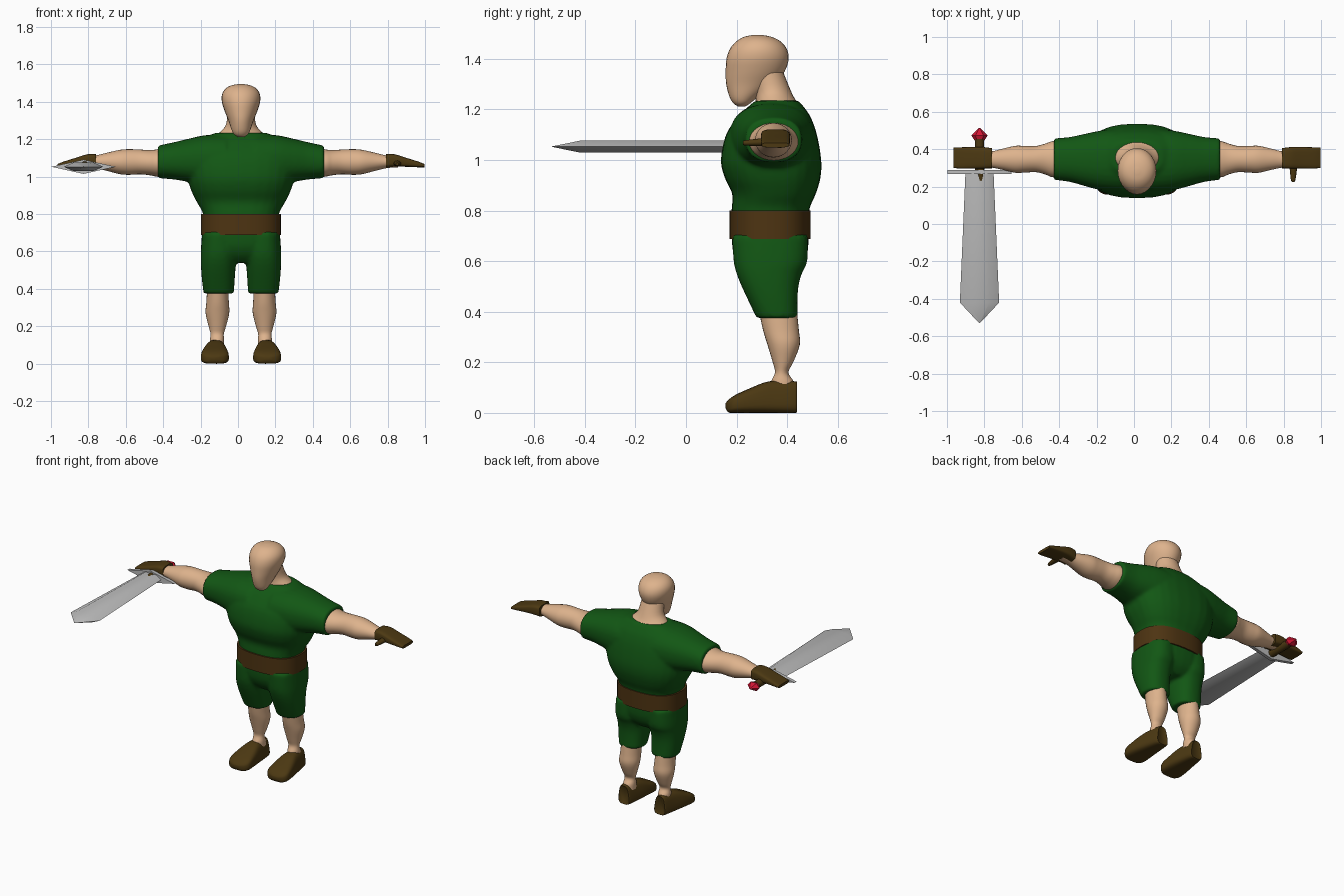
import bpy, bmesh, math

BODY = (0.016, 0, 0)          # body midline
SWORD = (-0.826, 0, 1.053)    # sword axis


def material(name, rgb):
    m = bpy.data.materials.new(name)
    m.diffuse_color = (*rgb, 1)
    return m


SKIN = material("skin", (0.73, 0.45, 0.265))
GREEN = material("green cloth", (0.006, 0.095, 0.007))
LEATHER = material("brown leather", (0.072, 0.04, 0.006))
BELT = material("belt brown", (0.075, 0.034, 0.006))
STEEL = material("steel", (0.5, 0.5, 0.5))
RED = material("red gem", (0.65, 0.008, 0.035))


def catmull(rings, sub):
    """Smoothly resample a list of rings."""
    out = []
    for i in range(len(rings) - 1):
        a, b, c, d = (rings[max(0, min(len(rings) - 1, i + k))] for k in (-1, 0, 1, 2))
        for j in range(sub):
            t = j / sub
            out.append([0.5 * (2 * q + (r - p) * t + (2 * p - 5 * q + 4 * r - s) * t * t
                               + (3 * q - p - 3 * r + s) * t ** 3)
                        for p, q, r, s in zip(a, b, c, d)])
    return out + [rings[-1]]


def loft(bm, axis, rings, n=28, power=2.0, sub=4, side=1):
    """Skin rings (position, u min, u max, v min, v max) along an axis."""
    loops = []
    for t, u0, u1, v0, v1 in catmull(rings, sub):
        loop = []
        for k in range(n):
            c, s = math.cos(2 * math.pi * k / n), math.sin(2 * math.pi * k / n)
            u = (u0 + u1) / 2 + (u1 - u0) / 2 * math.copysign(abs(c) ** (2 / power), c)
            v = (v0 + v1) / 2 + (v1 - v0) / 2 * math.copysign(abs(s) ** (2 / power), s)
            x, y, z = {"x": (t, u, v), "y": (u, t, v), "z": (u, v, t)}[axis]
            loop.append(bm.verts.new((x * side, y, z)))
        loops.append(loop)
    faces = [bm.faces.new(loops[0]), bm.faces.new(loops[-1])]
    for a, b in zip(loops, loops[1:]):
        for k in range(n):
            faces.append(bm.faces.new((a[k], a[(k + 1) % n], b[(k + 1) % n], b[k])))
    bmesh.ops.recalc_face_normals(bm, faces=faces)


def finish(name, bm, mat, loc=BODY, angle=50, fuse=False):
    me = bpy.data.meshes.new(name)
    bm.to_mesh(me)
    bm.free()
    me.materials.append(mat)
    me.shade_smooth()
    if not fuse:
        me.set_sharp_from_angle(angle=math.radians(angle))
    ob = bpy.data.objects.new(name, me)
    ob.location = loc
    bpy.context.collection.objects.link(ob)
    if fuse:   # melt overlapping lofts into one soft surface
        r = ob.modifiers.new("fuse", "REMESH")
        r.mode, r.voxel_size, r.use_smooth_shade = "VOXEL", 0.01, True
        s = ob.modifiers.new("soften", "SMOOTH")
        s.factor, s.iterations = 0.5, 6
    return ob


def part(name, mat, axis, rings, loc=BODY, angle=50, **kw):
    bm = bmesh.new()
    loft(bm, axis, rings, **kw)
    return finish(name, bm, mat, loc, angle)


# Head and neck
part("head", SKIN, "z", [
    (1.212, -.015, .015, .205, .235), (1.225, -.036, .036, .187, .255),
    (1.25, -.05, .05, .172, .285), (1.30, -.067, .067, .159, .35),
    (1.35, -.087, .087, .157, .39), (1.40, -.102, .102, .160, .406),
    (1.44, -.101, .101, .174, .398), (1.47, -.083, .083, .20, .373),
    (1.488, -.052, .052, .232, .335), (1.495, -.012, .012, .27, .295)], angle=80)
part("neck", SKIN, "z", [
    (1.18, -.16, .16, .26, .47), (1.215, -.14, .14, .27, .455), (1.24, -.11, .11, .275, .432),
    (1.28, -.08, .08, .27, .412), (1.36, -.07, .07, .25, .38)])

# Shirt: torso and sleeves melted together
bm = bmesh.new()
loft(bm, "z", [
    (.70, -.20, .20, .18, .485), (.80, -.203, .203, .18, .487), (.865, -.237, .237, .183, .513),
    (.93, -.268, .268, .153, .532), (1.0, -.285, .285, .138, .535), (1.1, -.29, .29, .158, .518),
    (1.17, -.25, .25, .205, .493), (1.21, -.19, .19, .245, .466),
    (1.235, -.135, .135, .275, .445)], power=2.5)
for s in (1, -1):
    loft(bm, "x", [
        (.08, .17, .51, .95, 1.225), (.19, .18, .50, .955, 1.222), (.28, .203, .482, .972, 1.203),
        (.36, .225, .465, .985, 1.184), (.445, .236, .458, .992, 1.166)], side=s, power=2.3)
finish("shirt", bm, GREEN, fuse=True)

# Shorts: hips and two legs melted together
bm = bmesh.new()
loft(bm, "z", [(.54, -.10, .10, .25, .42), (.58, -.17, .17, .21, .46),
               (.64, -.20, .20, .185, .482), (.74, -.206, .206, .18, .485)], power=2.5)
for s in (1, -1):
    loft(bm, "z", [
        (.375, .038, .20, .279, .441), (.44, .034, .208, .248, .441), (.50, .030, .213, .22, .445),
        (.55, .026, .215, .2, .458), (.60, .022, .215, .188, .48), (.70, .03, .208, .182, .482)],
        side=s, power=2.4)
finish("shorts", bm, GREEN, fuse=True)

# Belt
part("belt", BELT, "z", [(.688, -.214, .214, .172, .493), (.80, -.214, .214, .172, .493)],
     n=40, power=2.5, sub=1)

for s, tag in ((1, "left"), (-1, "right")):
    # Bare arm
    part("arm_" + tag, SKIN, "x", [
        (.38, .25, .45, .99, 1.16), (.45, .25, .443, 1.0, 1.146), (.49, .265, .43, 1.008, 1.142),
        (.54, .277, .417, 1.013, 1.145), (.60, .275, .417, 1.01, 1.147),
        (.65, .274, .418, 1.014, 1.143), (.72, .29, .402, 1.032, 1.127),
        (.78, .302, .388, 1.046, 1.113), (.84, .304, .388, 1.05, 1.11)], side=s)
    # Glove with thumb
    bm = bmesh.new()
    loft(bm, "x", [
        (.775, .298, .405, 1.048, 1.12), (.82, .296, .411, 1.053, 1.12),
        (.88, .296, .411, 1.053, 1.102), (.95, .297, .41, 1.05, 1.08),
        (.98, .30, .408, 1.05, 1.068)], side=s, power=4)
    loft(bm, "y", [(.225, .828, .842, 1.06, 1.075), (.24, .822, .848, 1.057, 1.079),
                   (.29, .817, .855, 1.055, 1.085), (.33, .81, .86, 1.055, 1.09)],
         side=s, n=12)
    finish("glove_" + tag, bm, LEATHER)
    # Bare lower leg
    part("leg_" + tag, SKIN, "z", [
        (.09, .09, .166, .335, .43), (.125, .09, .166, .337, .425), (.16, .092, .163, .352, .405),
        (.20, .08, .173, .343, .424), (.27, .063, .189, .322, .45), (.33, .065, .185, .304, .446),
        (.42, .07, .18, .285, .437)], side=s)
    # Shoe, narrower towards the top
    bm = bmesh.new()
    loft(bm, "y", [
        (.437, .09, .17, .004, .118), (.43, .082, .18, 0, .125), (.33, .068, .203, 0, .125),
        (.25, .064, .214, 0, .096), (.195, .066, .214, 0, .071), (.168, .088, .194, .002, .052),
        (.157, .12, .165, .018, .038)], side=s, power=3.4)
    for v in bm.verts:
        mid = s * .137
        v.co.x = mid + (v.co.x - mid) * (1.02 - 3.2 * v.co.z * min(1, max(0, (v.co.y - .15) * 5)))
    finish("shoe_" + tag, bm, LEATHER)

# Sword
part("sword_blade", STEEL, "y", [
    (-.53, -.002, .002, -.001, .001), (-.42, -.105, .105, -.027, .027),
    (.28, -.075, .075, -.027, .027)], loc=SWORD, n=6, sub=1, angle=30)
part("sword_guard", STEEL, "y", [(.268, -.172, .172, -.038, .038), (.29, -.172, .172, -.038, .038)],
     loc=SWORD, n=4, sub=1, angle=30)
part("sword_handle", LEATHER, "y", [(.28, -.025, .025, -.025, .025), (.455, -.025, .025, -.025, .025)],
     loc=SWORD, n=10, sub=1)
part("sword_pommel", RED, "y", [
    (.445, -.025, .025, -.02, .02), (.473, -.043, .043, -.03, .03),
    (.513, -.003, .003, -.003, .003)], loc=SWORD, n=6, sub=1, angle=30)
